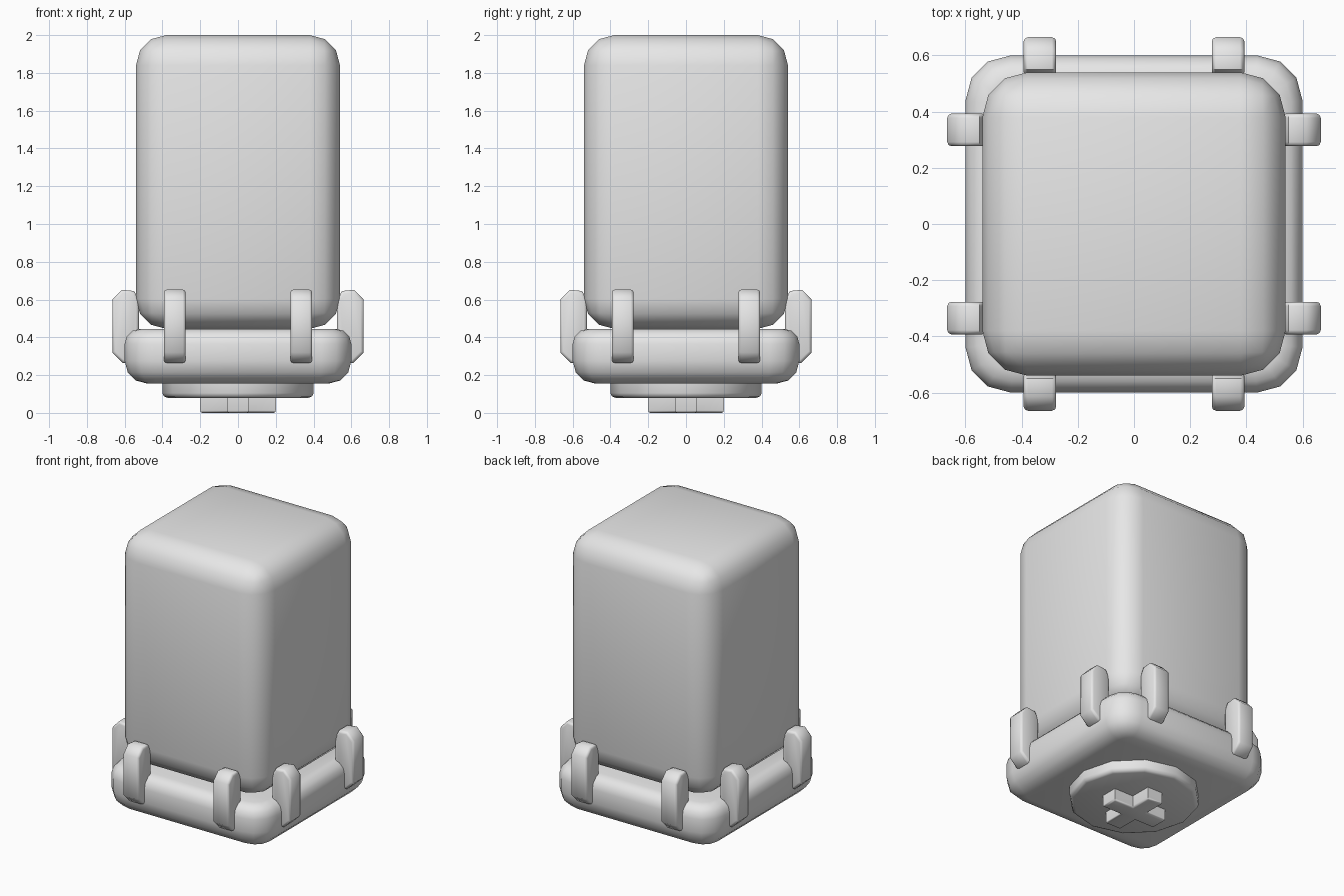
import bpy
import bmesh
from math import pi, radians
from mathutils import Matrix

default = bpy.data.objects.get("Cube")
if default:
    bpy.data.objects.remove(default, do_unlink=True)

# One plain grey material
grey = bpy.data.materials.new("light_grey")
grey.use_nodes = True
colour = (0.8, 0.8, 0.8, 1.0)
grey.diffuse_color = colour
grey.node_tree.nodes["Principled BSDF"].inputs["Base Color"].default_value = colour


def finish(bm, name, angle=50):
    """Turn a bmesh into a smooth-shaded grey object."""
    bmesh.ops.recalc_face_normals(bm, faces=bm.faces[:])
    mesh = bpy.data.meshes.new(name)
    bm.to_mesh(mesh)
    bm.free()
    mesh.materials.append(grey)
    obj = bpy.data.objects.new(name, mesh)
    bpy.context.collection.objects.link(obj)
    bpy.ops.object.select_all(action='DESELECT')
    obj.select_set(True)
    bpy.context.view_layer.objects.active = obj
    bpy.ops.object.shade_smooth_by_angle(angle=radians(angle))
    return obj


def box(half, z0, z1):
    bm = bmesh.new()
    bmesh.ops.create_cube(bm, size=1, matrix=Matrix.Translation((0, 0, (z0 + z1) / 2))
                          @ Matrix.Diagonal((2 * half, 2 * half, z1 - z0, 1)))
    return bm


def bevel(bm, edges, width, segments):
    bmesh.ops.bevel(bm, geom=edges, offset=width, segments=segments,
                    profile=0.5, affect='EDGES', clamp_overlap=True)


def rim(bm, z):
    return [e for e in bm.edges if all(abs(v.co.z - z) < 1e-4 for v in e.verts)]


def prism(points, depth):
    """Extrude an outline of 3D points along a vector."""
    bm = bmesh.new()
    face = bm.faces.new([bm.verts.new(p) for p in points])
    ext = bmesh.ops.extrude_face_region(bm, geom=[face], use_keep_orig=True)
    moved = [g for g in ext["geom"] if isinstance(g, bmesh.types.BMVert)]
    bmesh.ops.translate(bm, verts=moved, vec=depth)
    bmesh.ops.recalc_face_normals(bm, faces=bm.faces[:])
    return bm


# Tall rounded body
bm = box(0.54, 0.445, 2.0)
bevel(bm, bm.edges[:], 0.16, 3)
finish(bm, "body")

# Wider rounded base tray
bm = box(0.6, 0.155, 0.445)
bevel(bm, [e for e in bm.edges if abs(e.verts[0].co.z - e.verts[1].co.z) > 0.1], 0.16, 3)
bevel(bm, rim(bm, 0.445), 0.08, 3)
bevel(bm, rim(bm, 0.155), 0.12, 3)
finish(bm, "base")

# Two clips on each of the four sides
clip_profile = [(0.665, 0.6), (0.615, 0.652), (0.55, 0.645), (0.525, 0.6),
                (0.525, 0.32), (0.56, 0.265), (0.61, 0.265), (0.665, 0.32)]
for side, label in enumerate(("left", "back", "right", "front")):
    for sign, end in ((-1, "a"), (1, "b")):
        middle = sign * 0.335
        bm = prism([(x, middle - 0.058, z) for x, z in clip_profile], (0, 0.116, 0))
        caps = [e for e in bm.edges
                if abs(e.verts[0].co.y - e.verts[1].co.y) < 1e-4]
        bevel(bm, caps, 0.015, 2)
        bm.transform(Matrix.Rotation(side * pi / 2, 4, 'Z'))
        finish(bm, f"clip_{label}_{end}")

# Round foot plate under the base
bm = bmesh.new()
bmesh.ops.create_cone(bm, cap_ends=True, segments=12, radius1=0.4, radius2=0.4,
                      depth=0.1, matrix=Matrix.Translation((0, 0, 0.13)))
bevel(bm, rim(bm, 0.08), 0.025, 2)
finish(bm, "foot_plate")

# Cross-shaped plug
a, b = 0.2, 0.057
quarter = [(a, -b), (a, b), (b, b)]
outline = []
for turn in range(4):
    for x, y in quarter:
        for _ in range(turn):
            x, y = -y, x
        outline.append((x, y, 0))
bm = prism(outline, (0, 0, 0.1))
bevel(bm, rim(bm, 0), 0.012, 2)
finish(bm, "cross_plug")
